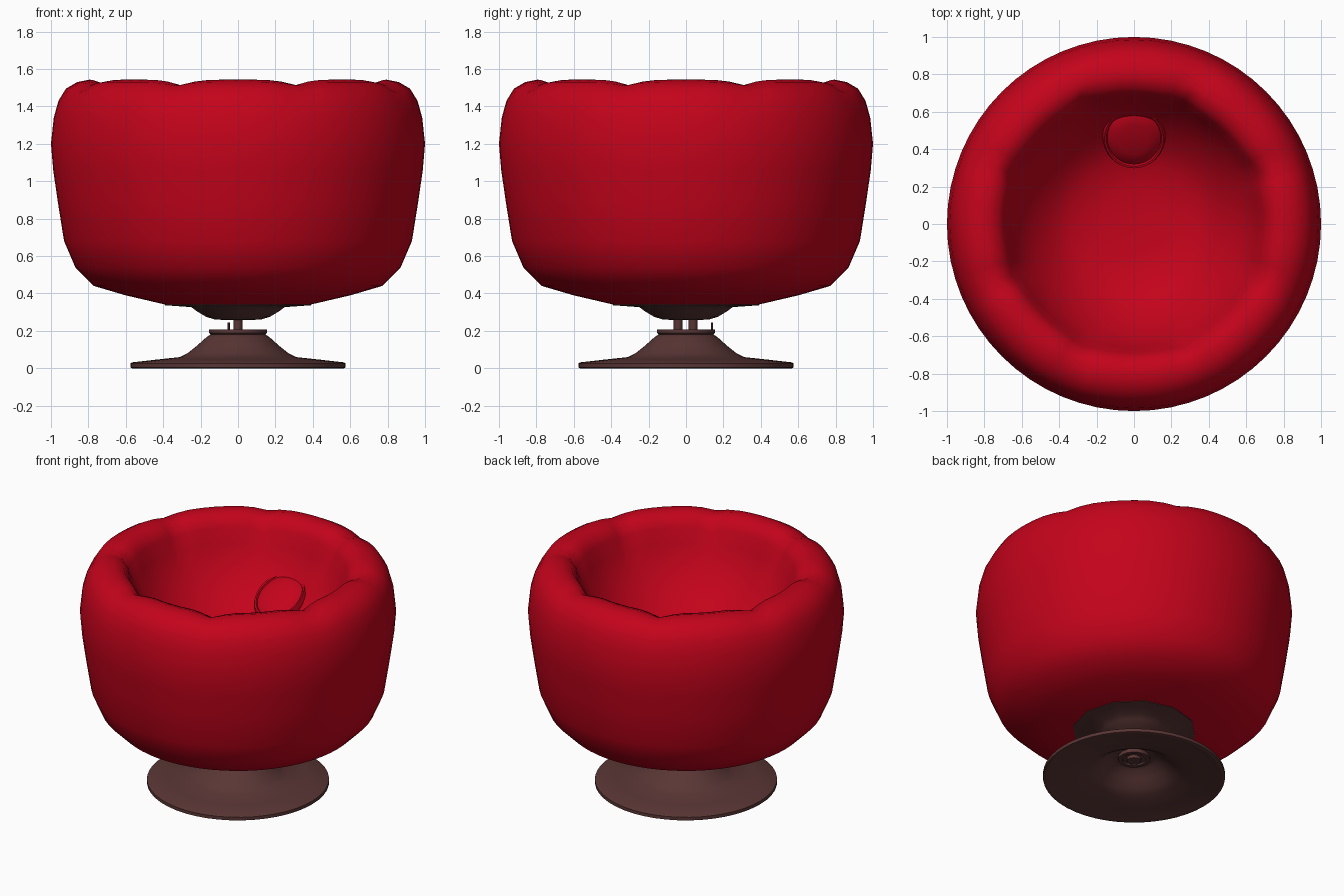
import bpy, bmesh, math
from mathutils import Matrix

cube = bpy.data.objects.get("Cube")
if cube:
    bpy.data.objects.remove(cube)


def material(name, rgb, rough):
    m = bpy.data.materials.new(name)
    m.use_nodes = True
    m.diffuse_color = (*rgb, 1)
    bsdf = m.node_tree.nodes["Principled BSDF"]
    bsdf.inputs["Base Color"].default_value = (*rgb, 1)
    bsdf.inputs["Roughness"].default_value = rough
    return m


red = material("red upholstery", (0.55, 0.001, 0.011), 0.7)
brown = material("brown metal", (0.1, 0.037, 0.035), 0.5)


def lathe(name, profile, mat, segments, shape=None, angle=40):
    """Spin an (r, z) profile about z; shape(r, z, a) may adjust each point."""
    bm = bmesh.new()
    rings = []
    for r, z in profile:
        if r == 0:
            rings.append([bm.verts.new((0, 0, z))] * segments)
            continue
        ring = []
        for i in range(segments):
            a = 2 * math.pi * i / segments
            rr, zz = shape(r, z, a) if shape else (r, z)
            ring.append(bm.verts.new((rr * math.cos(a), rr * math.sin(a), zz)))
        rings.append(ring)
    for low, high in zip(rings, rings[1:]):
        for i in range(segments):
            j = (i + 1) % segments
            corners = list(dict.fromkeys([low[i], low[j], high[j], high[i]]))
            if len(corners) > 2:
                bm.faces.new(corners)
    bmesh.ops.recalc_face_normals(bm, faces=bm.faces)
    me = bpy.data.meshes.new(name)
    bm.to_mesh(me)
    bm.free()
    ob = bpy.data.objects.new(name, me)
    bpy.context.collection.objects.link(ob)
    me.materials.append(mat)
    bpy.ops.object.select_all(action='DESELECT')
    ob.select_set(True)
    bpy.context.view_layer.objects.active = ob
    bpy.ops.object.shade_smooth_by_angle(angle=math.radians(angle))
    return ob


# Padded rim: eight panels, pinched at the seams between them
def panels(r, z, a):
    offset = (a + math.pi / 8) % (math.pi / 4) - math.pi / 8
    pinch = max(0, abs(offset) / (math.pi / 8) - 0.4) / 0.6
    top = max(0, min(1, (z - 1.28) / 0.2))
    inward = 0.022 * (1 - pinch ** 2) if r < 0.77 else 0
    drop = 0.02 if r > 0.85 else 0.03
    return r - inward * top, z - drop * pinch ** 2 * top


# Bowl seat: outside from the bottom up, over the rim and down inside
bowl = [(0, 0.331), (0.25, 0.331), (0.39, 0.341), (0.6, 0.39), (0.77, 0.44),
        (0.87, 0.54), (0.93, 0.68), (0.965, 0.9), (0.988, 1.06), (1.0, 1.2),
        (0.985, 1.34), (0.96, 1.43), (0.92, 1.495), (0.86, 1.53),
        (0.795, 1.543), (0.75, 1.522), (0.71, 1.46), (0.67, 1.36),
        (0.61, 1.25), (0.54, 1.15), (0.45, 1.06), (0.34, 0.985),
        (0.18, 0.96), (0, 0.95)]
lathe("bowl_seat", bowl, red, 64, panels, 60)

# Round back cushion with a piped edge, leaning on the back of the bowl
cushion = [(0, -0.13), (0.17, -0.13), (0.17, -0.05), (0.167, -0.012),
           (0.158, 0.006), (0.148, 0.004), (0.143, -0.006), (0.138, 0.0),
           (0.08, 0.012), (0, 0.016)]
pad = lathe("back_cushion", cushion, red, 32)
pad.data.transform(Matrix.Translation((0, 0.458, 1.13))
                   @ Matrix.Rotation(math.radians(31), 4, 'X')
                   @ Matrix.Diagonal((1, 1.16, 1, 1)))

# Mounting cup with a thin plate flush under the bowl
lathe("mounting_cup", [(0, 0.258), (0.12, 0.26), (0.17, 0.275), (0.22, 0.305),
                       (0.25, 0.327), (0.39, 0.337), (0.39, 0.343), (0, 0.343)],
      brown, 12)

# Twin swivel posts
for side, y in (("front", -0.042), ("back", 0.038)):
    post = lathe(side + "_swivel_post", [(0, 0.14), (0.024, 0.14), (0.024, 0.27),
                                         (0, 0.27)], brown, 12)
    post.location.y = y

# Collar and its small stop pin
lathe("collar", [(0, 0.18), (0.145, 0.18), (0.155, 0.19), (0.155, 0.208),
                 (0.13, 0.208), (0.12, 0.198), (0, 0.198)], brown, 24)
pin = lathe("stop_pin", [(0, 0.19), (0.006, 0.19), (0.006, 0.245), (0, 0.245)],
            brown, 6)
pin.location = (-0.05, 0.14, 0)

# Hollow trumpet-shaped foot
lathe("pedestal_foot", [(0, 0.185), (0.14, 0.185), (0.17, 0.165), (0.22, 0.12),
                        (0.27, 0.08), (0.31, 0.06), (0.44, 0.046), (0.565, 0.032),
                        (0.576, 0.026), (0.576, 0.004), (0.565, 0), (0.55, 0.004),
                        (0.44, 0.022), (0.3, 0.038), (0.25, 0.065), (0.2, 0.105),
                        (0.15, 0.145), (0.12, 0.155), (0, 0.155)], brown, 48)

# Hub nut inside the foot
lathe("hub_nut", [(0, 0.16), (0.1, 0.16), (0.1, 0.13), (0.075, 0.13),
                  (0.075, 0.142), (0.045, 0.142), (0.045, 0.12), (0, 0.12)],
      brown, 16)
